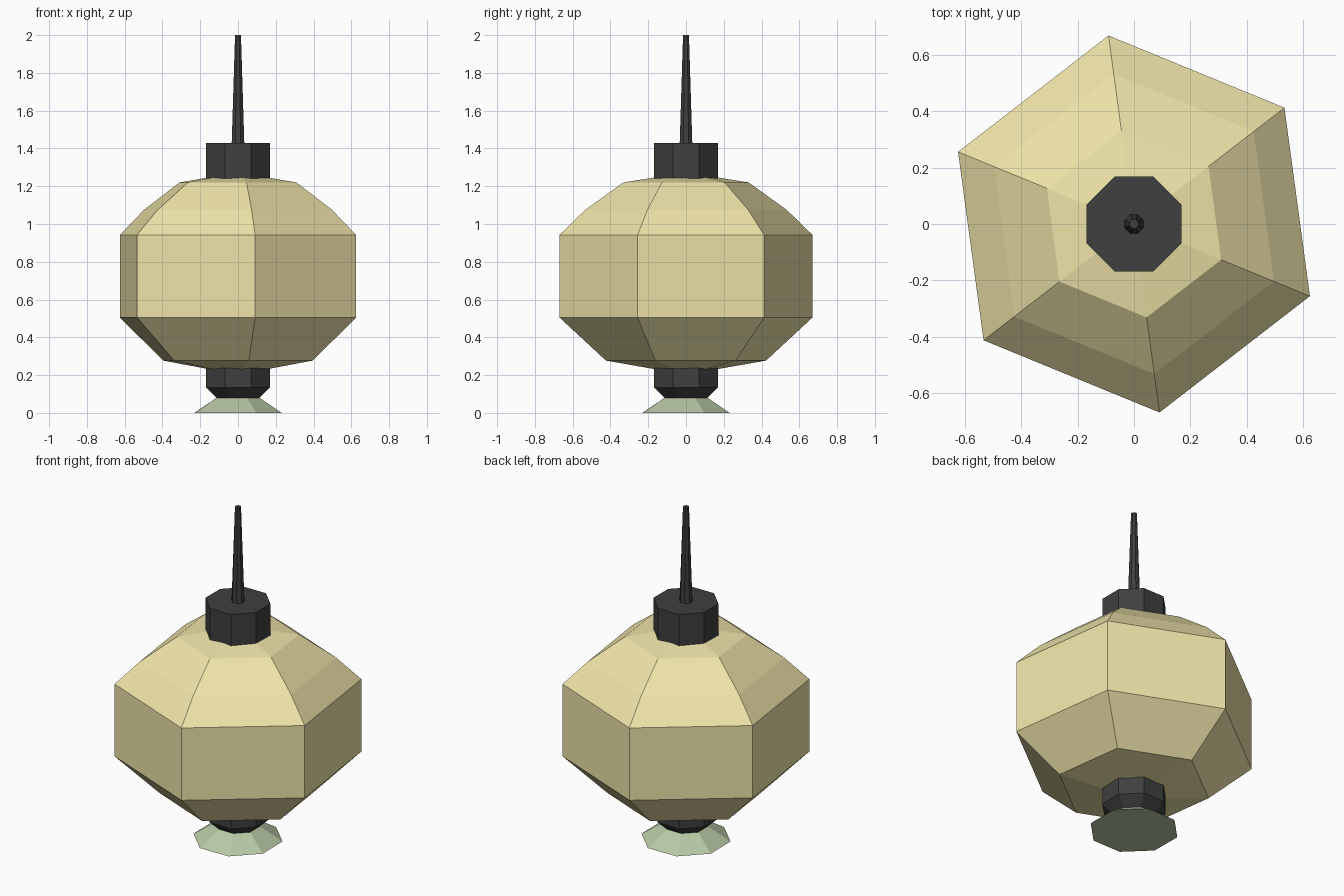
import bpy, bmesh
from math import cos, sin, radians, pi

if "Cube" in bpy.data.objects:
    bpy.data.objects.remove(bpy.data.objects["Cube"])


def material(name, color):
    m = bpy.data.materials.new(name)
    m.diffuse_color = (*color, 1)
    m.use_nodes = True
    m.node_tree.nodes["Principled BSDF"].inputs["Base Color"].default_value = m.diffuse_color
    return m


def lathe(name, profile, sides, angle, mat):
    """Closed flat-faced solid from (radius, z) rings, listed bottom to top."""
    bm = bmesh.new()
    rings = []
    for r, z in profile:
        rings.append([bm.verts.new((r * cos(radians(angle) + 2 * pi * i / sides),
                                    r * sin(radians(angle) + 2 * pi * i / sides), z))
                      for i in range(sides)])
    for a, b in zip(rings, rings[1:]):
        for i in range(sides):
            j = (i + 1) % sides
            bm.faces.new((a[i], a[j], b[j], b[i]))
    bm.faces.new(rings[0][::-1])
    bm.faces.new(rings[-1])
    mesh = bpy.data.meshes.new(name)
    bm.to_mesh(mesh)
    bm.free()
    mesh.materials.append(mat)
    ob = bpy.data.objects.new(name, mesh)
    bpy.context.collection.objects.link(ob)
    return ob


yellow = material("yellow_paper", (0.86, 0.78, 0.40))
dark = material("dark_metal", (0.05, 0.05, 0.05))
green = material("pale_green", (0.48, 0.58, 0.38))

# Six-sided lantern body
lathe("lantern_body",
      [(0.17, 0.232), (0.428, 0.277), (0.676, 0.505), (0.676, 0.942),
       (0.538, 1.075), (0.335, 1.22), (0.17, 1.246)], 6, 37.7, yellow)

# Collars above and below the body
lathe("top_collar", [(0.182, 1.24), (0.182, 1.43)], 8, 22.5, dark)
lathe("bottom_collar", [(0.122, 0.08), (0.182, 0.135), (0.182, 0.237)], 8, 22.5, dark)

# Flared foot
lathe("flared_foot", [(0.249, 0.0), (0.122, 0.08)], 8, 23, green)

# Tapered hanging rod
lathe("hanging_rod", [(0.036, 1.43), (0.017, 2.0)], 8, 22.5, dark)
